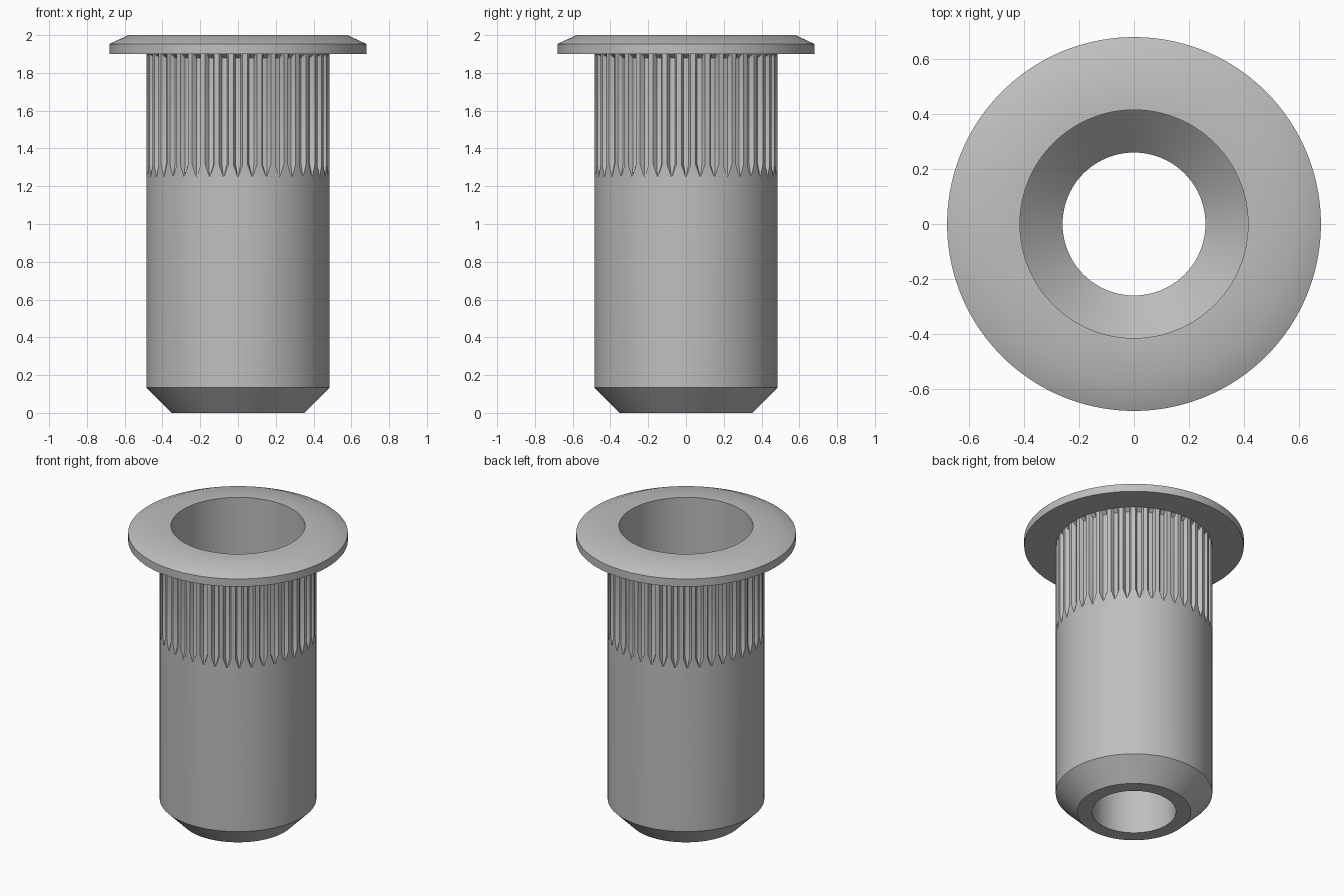
import bpy
import bmesh
from math import cos, sin, tau, radians

cube = bpy.data.objects.get("Cube")
if cube:
    bpy.data.objects.remove(cube, do_unlink=True)

steel = bpy.data.materials.new("grey steel")
steel.use_nodes = True
colour = (0.52, 0.52, 0.52, 1)
steel.diffuse_color = colour
steel.node_tree.nodes["Principled BSDF"].inputs["Base Color"].default_value = colour

GROOVES = 40
BODY = 0.485
# Angular offsets inside one groove pitch, with the groove depth at each
SECTION = [(-0.5, 0), (-0.33, 0), (-0.18, 1), (0, 1), (0.18, 1), (0.33, 0)]


def ring(bm, r, z, depth=0, pinch=1):
    """One ring of the lathe; depth cuts the grooves, pinch narrows them."""
    verts = []
    for g in range(GROOVES):
        for i, (offset, cut) in enumerate(SECTION):
            narrow = pinch if i else 1
            a = tau * (g + offset * narrow) / GROOVES
            rad = r - depth * cut
            verts.append(bm.verts.new((rad * cos(a), rad * sin(a), z)))
    return verts


# Closed profile: nose, grooved shank, flange, counterbore, cone, small bore
PROFILE = [
    (0.352, 0), (BODY, 0.135), (BODY, 1.24),
    (BODY, 1.25, 0, 0.08), (BODY, 1.315, 0.025),
    (BODY, 1.88, 0.025), (BODY, 1.9),
    (0.68, 1.9), (0.68, 1.953), (0.58, 2), (0.415, 2),
    (0.415, 0.95), (0.26, 0.8), (0.26, 0),
]

bm = bmesh.new()
rings = [ring(bm, *p) for p in PROFILE]
n = len(rings[0])
for low, high in zip(rings, rings[1:] + rings[:1]):
    for i in range(n):
        j = (i + 1) % n
        bm.faces.new((low[i], low[j], high[j], high[i]))
bmesh.ops.recalc_face_normals(bm, faces=bm.faces)
mesh = bpy.data.meshes.new("rivet_nut")
bm.to_mesh(mesh)
bm.free()
mesh.materials.append(steel)

# Flanged sleeve with a grooved neck
nut = bpy.data.objects.new("rivet_nut", mesh)
bpy.context.collection.objects.link(nut)
bpy.ops.object.select_all(action="DESELECT")
nut.select_set(True)
bpy.context.view_layer.objects.active = nut
bpy.ops.object.shade_smooth_by_angle(angle=radians(30))
